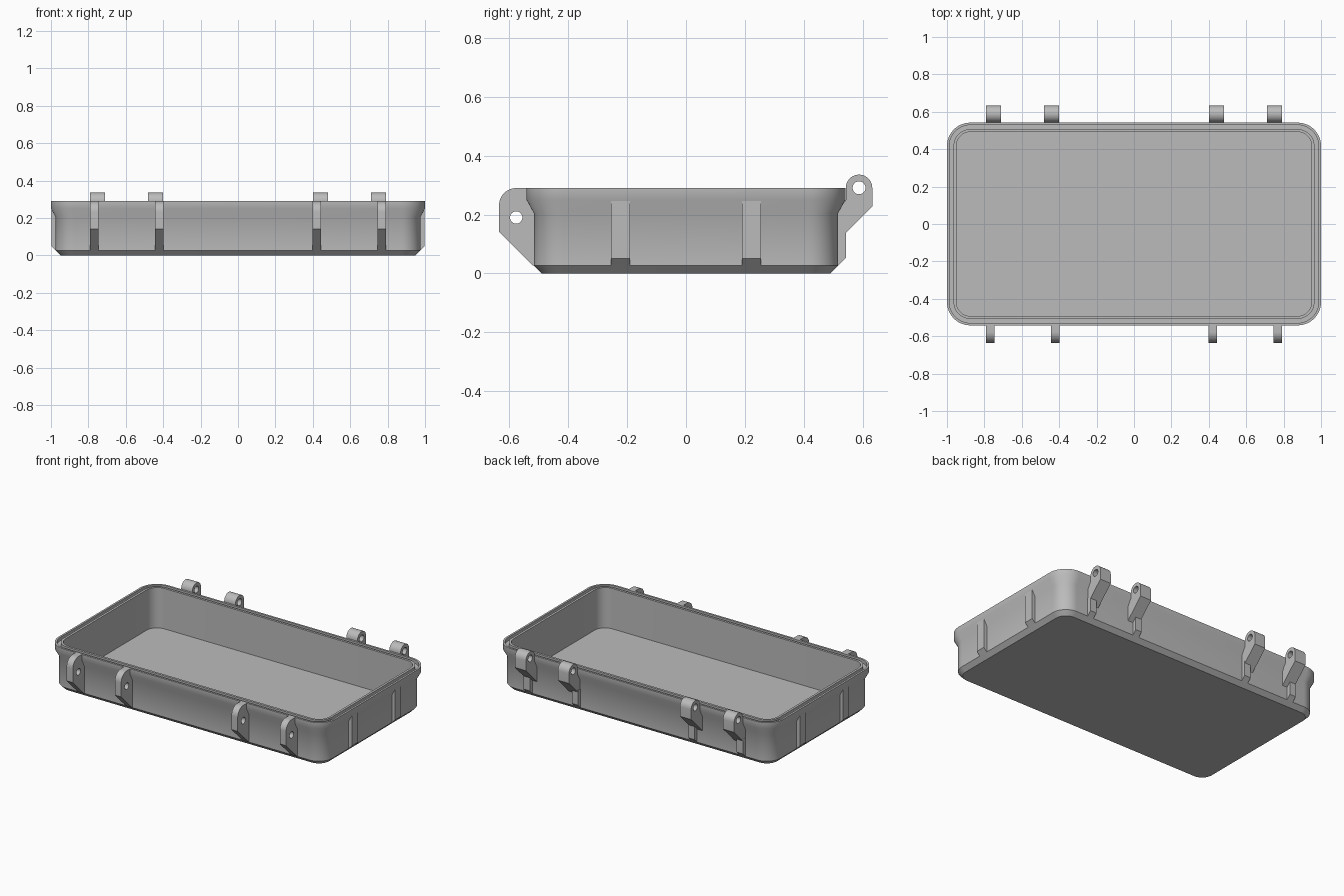
import bpy, bmesh, math
from mathutils import Matrix

if "Cube" in bpy.data.objects:
    bpy.data.objects.remove(bpy.data.objects["Cube"])

grey = bpy.data.materials.new("plain grey")
grey.diffuse_color = (0.5, 0.5, 0.5, 1)
grey.use_nodes = True
grey.node_tree.nodes["Principled BSDF"].inputs["Base Color"].default_value = grey.diffuse_color


def finish(obj):
    """Smooth shading that keeps the hard edges."""
    bpy.ops.object.select_all(action='DESELECT')
    obj.select_set(True)
    bpy.context.view_layer.objects.active = obj
    bpy.ops.object.shade_smooth_by_angle(angle=math.radians(30))


def add_mesh(name, mesh):
    mesh.materials.clear()
    mesh.materials.append(grey)
    obj = bpy.data.objects.new(name, mesh)
    bpy.context.collection.objects.link(obj)
    finish(obj)
    return obj


def rounded_rect(inset, steps=12):
    """Rounded rectangle outline, moved inwards from the rim by inset."""
    hx, hy, r = 1.0 - inset, 0.542 - inset, 0.125 - inset
    pts = []
    for k, (sx, sy) in enumerate([(1, 1), (-1, 1), (-1, -1), (1, -1)]):
        for i in range(steps + 1):
            a = math.pi / 2 * (k + i / steps)
            pts.append((sx * (hx - r) + r * math.cos(a),
                        sy * (hy - r) + r * math.sin(a)))
    return pts


# Tray: wall section as (inset, height), from underside over the rim to floor
section = [(0.052, 0), (0.025, 0.027), (0.025, 0.205), (0, 0.25), (0, 0.29),
           (0.013, 0.29), (0.013, 0.268), (0.035, 0.268), (0.035, 0.29),
           (0.05, 0.29), (0.05, 0.027)]
bm = bmesh.new()
loops = [[bm.verts.new((x, y, z)) for x, y in rounded_rect(d)] for d, z in section]
n = len(loops[0])
for low, high in zip(loops, loops[1:]):
    for i in range(n):
        j = (i + 1) % n
        bm.faces.new((low[i], low[j], high[j], high[i]))
bm.faces.new(loops[0][::-1])
bm.faces.new(loops[-1])
mesh = bpy.data.meshes.new("tray")
bm.to_mesh(mesh)
bm.free()
add_mesh("tray", mesh)


def arc(cy, cz, r, start, end, steps=12):
    return [(cy + r * math.cos(math.radians(start + (end - start) * i / steps)),
             cz + r * math.sin(math.radians(start + (end - start) * i / steps)))
            for i in range(steps + 1)]


# Local x, y, z of a flat profile become either y, z, x or x, z, -y
SIDE = Matrix(((0, 0, 1, 0), (1, 0, 0, 0), (0, 1, 0, 0), (0, 0, 0, 1)))
FRONT = Matrix(((1, 0, 0, 0), (0, 0, -1, 0), (0, 1, 0, 0), (0, 0, 0, 1)))


def plate(name, outlines, width, place, shift):
    """Extrude an outline, with optional hole outlines, to a plate."""
    curve = bpy.data.curves.new(name, 'CURVE')
    curve.dimensions = '2D'
    curve.fill_mode = 'BOTH'
    curve.extrude = width / 2
    for pts in outlines:
        s = curve.splines.new('POLY')
        s.points.add(len(pts) - 1)
        for p, (a, b) in zip(s.points, pts):
            p.co = (a, b, 0, 1)
        s.use_cyclic_u = True
    tmp = bpy.data.objects.new(name, curve)
    bpy.context.collection.objects.link(tmp)
    dg = bpy.context.evaluated_depsgraph_get()
    mesh = bpy.data.meshes.new_from_object(tmp.evaluated_get(dg))
    bpy.data.objects.remove(tmp)
    mesh.transform(Matrix.Translation(shift) @ place)
    bm = bmesh.new()
    bm.from_mesh(mesh)
    bmesh.ops.remove_doubles(bm, verts=bm.verts, dist=1e-5)
    bmesh.ops.recalc_face_normals(bm, faces=bm.faces)
    bm.to_mesh(mesh)
    bm.free()
    mesh.name = name
    add_mesh(name, mesh)


def hole(cy, cz, r):
    return arc(cy, cz, r, 0, 360, 24)[:-1]


# Front latch lug, back hinge knuckle, the rib below it, and the end rib
lug = [(-0.54, 0.29)] + arc(-0.577, 0.232, 0.058, 90, 180) + [
    (-0.635, 0.142), (-0.52, 0.027), (-0.505, 0.027), (-0.505, 0.2), (-0.54, 0.25)]
knuckle = arc(0.588, 0.291, 0.045, 0, 180) + [
    (0.543, 0.25), (0.515, 0.205), (0.515, 0.11), (0.543, 0.138), (0.633, 0.228)]
hinge_rib = [(0.505, 0.027), (0.517, 0.027), (0.543, 0.053), (0.543, 0.15),
             (0.505, 0.15)]
end_rib = [(0.96, 0.027), (0.975, 0.027), (0.998, 0.05), (0.998, 0.246),
           (0.96, 0.2)]

for side in (1, -1):
    tag = "right" if side > 0 else "left"
    for pos, x, hx in (("outer", 0.768, 0.75), ("inner", 0.42, 0.44)):
        plate(f"{tag}_{pos}_latch_lug", [lug, hole(-0.577, 0.19, 0.021)],
              0.045, SIDE, (side * x, 0, 0))
        plate(f"{tag}_{pos}_hinge_knuckle", [knuckle, hole(0.588, 0.291, 0.022)],
              0.08, SIDE, (side * hx, 0, 0))
        plate(f"{tag}_{pos}_hinge_rib", [hinge_rib], 0.045, SIDE, (side * x, 0, 0))
    for y in (-0.222, 0.222):
        pts = [(side * a, b) for a, b in end_rib]
        plate(f"{tag}_end_rib", [pts], 0.064, FRONT, (0, y, 0))
